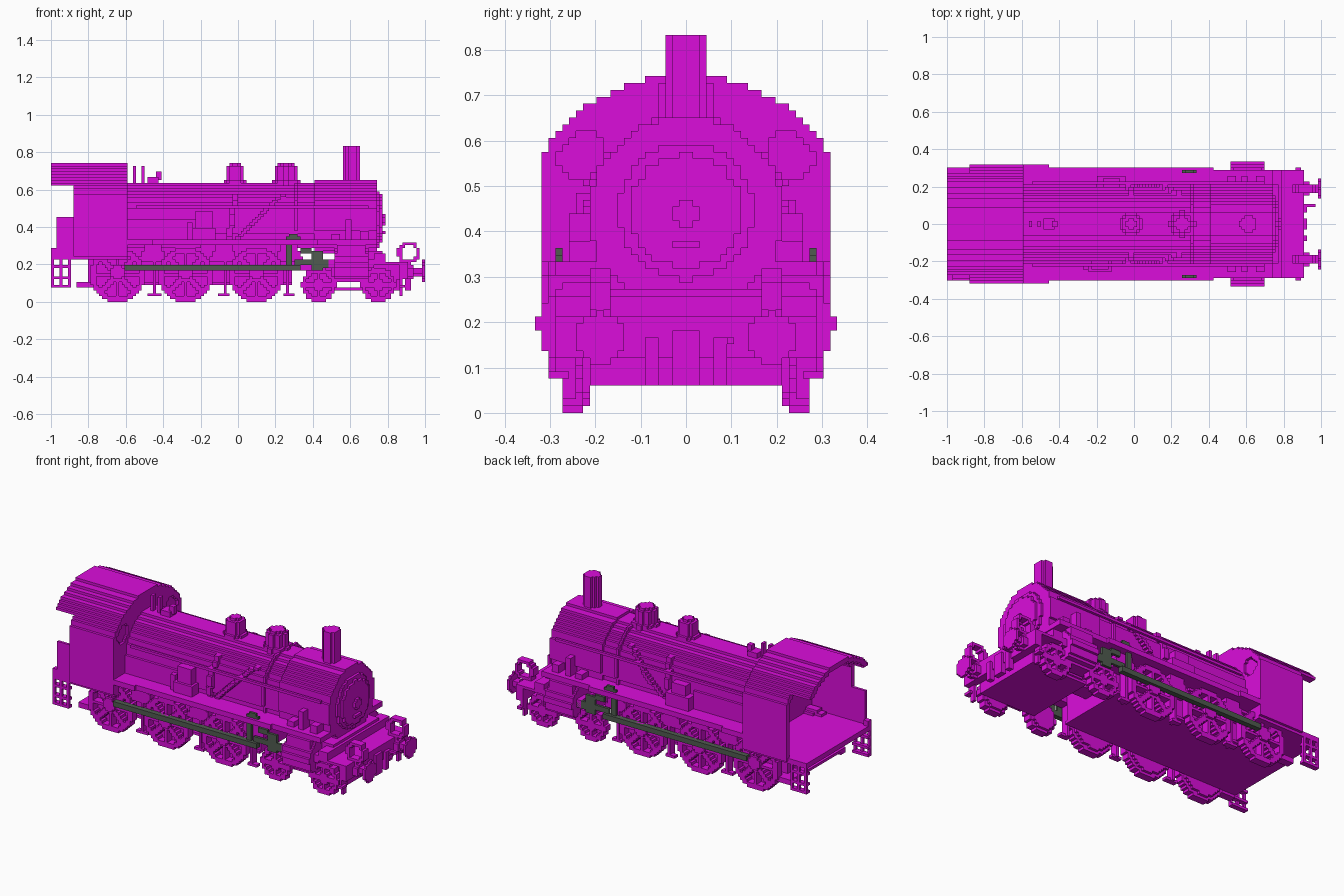
import bpy, bmesh, math
from mathutils import Vector

V = 2 / 132          # size of one building cell

old = bpy.data.objects.get("Cube")
if old:
    bpy.data.objects.remove(old, do_unlink=True)


def material(name, rgb):
    m = bpy.data.materials.new(name)
    m.use_nodes = True
    m.diffuse_color = (*rgb, 1)
    m.node_tree.nodes["Principled BSDF"].inputs["Base Color"].default_value = (*rgb, 1)
    return m


MAGENTA = material("magenta", (0.71, 0.004, 0.71))
GREEN = material("dark_green_grey", (0.08, 0.105, 0.08))


def snap(a):
    return round(a / V) * V


class Part:
    """Collects boxes and stepped prisms, then becomes one object."""

    def __init__(self, name, mat=MAGENTA):
        self.name, self.mat, self.bm = name, mat, bmesh.new()

    def box(self, x, y, z, both=False):
        lo, hi = zip(*[(snap(a), max(snap(b), snap(a) + V)) for a, b in (x, y, z)])
        cube = bmesh.ops.create_cube(self.bm, size=1)["verts"]
        for v in cube:
            v.co = [lo[i] if v.co[i] < 0 else hi[i] for i in range(3)]
        if both:
            self.box(x, (-hi[1], -lo[1]), z)
        return self

    def prism(self, axis, span, test, both=False):
        """Extrude every cell that passes the test along an axis."""
        lo, hi = snap(span[0]), snap(span[1])
        order = {"x": (1, 2, 0), "y": (0, 2, 1), "z": (0, 1, 2)}[axis]
        verts, faces = {}, []

        def corner(i, j):
            if (i, j) not in verts:
                co = [0, 0, 0]
                co[order[0]], co[order[1]], co[order[2]] = i * V, j * V, lo
                verts[i, j] = self.bm.verts.new(co)
            return verts[i, j]

        for i in range(-66, 66):
            for j in range(-22, 56):
                if test((i + .5) * V, (j + .5) * V):
                    faces.append(self.bm.faces.new([corner(i, j), corner(i + 1, j),
                                                    corner(i + 1, j + 1), corner(i, j + 1)]))
        out = bmesh.ops.extrude_face_region(self.bm, geom=faces, use_keep_orig=True)["geom"]
        shift = Vector((0, 0, 0))
        shift[order[2]] = hi - lo
        bmesh.ops.translate(self.bm, vec=shift,
                            verts=[g for g in out if isinstance(g, bmesh.types.BMVert)])
        if both:
            self.prism(axis, (-hi, -lo), test)
        return self

    def done(self):
        bmesh.ops.recalc_face_normals(self.bm, faces=self.bm.faces[:])
        me = bpy.data.meshes.new(self.name)
        self.bm.to_mesh(me)
        self.bm.free()
        me.materials.append(self.mat)
        bpy.context.collection.objects.link(bpy.data.objects.new(self.name, me))


def disc(u, w, r, hole=0):
    return lambda a, b: hole <= math.hypot(a - u, b - w) < r


def spoked(u, w, r, rim, hub, count):
    def test(a, b):
        a, b = a - u, b - w
        d = math.hypot(a, b)
        near = min(abs(a * math.sin(t) - b * math.cos(t))
                   for t in (math.pi * k / count for k in range(count)))
        return d < r and (d > r - rim or d < hub or near < V * .75)
    return test


# Boiler, smokebox and bands
boiler = disc(0, .435, .202)
smokebox = disc(0, .44, .214)
Part("boiler").prism("x", (-.59, .42), lambda y, z: boiler(y, z) and z > .29).done()
Part("smokebox").prism("x", (.41, .74), lambda y, z: smokebox(y, z) and z > .26).done()
Part("boiler_band").prism("x", (.3, .315), lambda y, z: smokebox(y, z) and not boiler(y, z)
                          and z > .32).done()
Part("firebox").box((-.59, -.2), (-.212, .212), (.29, .44)).done()
door = Part("smokebox_door")
door.prism("x", (.74, .755), disc(0, .445, .15)).prism("x", (.755, .77), disc(0, .445, .125))
door.box((.77, .785), (-.03, .03), (.425, .455)).box((.77, .785), (-.015, .015), (.41, .47))
door.box((.77, .785), (-.03, .03), (.365, .38)).done()

# Chimney and domes
Part("chimney").prism("z", (.62, .833), disc(.61, 0, .044)).done()
for name, x, r in (("rear_dome", -.015, .062), ("front_dome", .258, .07)):
    d = Part(name).prism("z", (.6, .65), disc(x, 0, r))
    d.prism("z", (.65, .73), disc(x, 0, r - .015)).prism("z", (.73, .745), disc(x, 0, r - .03)).done()
valves = Part("safety_valves")
valves.box((-.56, -.545), (-.015, .015), (.62, .73)).box((-.515, -.5), (-.015, .015), (.62, .73))
valves.box((-.48, -.42), (-.03, .03), (.64, .665)).box((-.44, -.41), (-.015, .015), (.65, .7)).done()

# Sand pipes step down the boiler side from the domes
pipes = Part("sand_pipes")
for start, end in ((-.03, -.06), (.22, -.02)):
    for k in range(16):
        z = .34 + k * V
        x = end + (start - end) * k / 15
        y = math.sqrt(max(.214 ** 2 - (z - .435) ** 2, 0))
        pipes.box((x, x + 2 * V), (y - 2 * V, y + V / 2), (z, z + V), both=True)
pipes.done()
Part("handrails").box((-.55, .7), (.205, .22), (.5, .515), both=True).done()


# Cab
def arch(y, z):
    return math.hypot(y, z - .359) < .386


def shell(y, z):
    return arch(y, z) and not disc(0, .359, .356)(y, z)


def window(y, z):
    return disc(.235, .575, .055)(abs(y), z)


Part("cab_roof").prism("x", (-1, -.59), lambda y, z: shell(y, z) and z > .62).done()
cab = Part("cab_walls").box((-.88, -.59), (.288, .318), (.24, .576), both=True)
cab.prism("x", (-.88, -.59), lambda y, z: shell(y, z) and .576 < z < .62 and abs(y) < .303).done()
front = Part("cab_front")
front.prism("x", (-.62, -.605), lambda y, z: arch(y, z) and .24 < z and abs(y) < .3)
front.prism("x", (-.605, -.59), lambda y, z: arch(y, z) and .24 < z and abs(y) < .3
            and not window(y, z)).done()
deck = Part("cab_floor").box((-1, -.59), (-.303, .303), (.227, .258))
deck.box((-1, -.97), (-.303, -.27), (.25, .288)).done()
Part("bunker_panel").box((-.97, -.88), (-.303, -.285), (.25, .455)).done()

# Rear steps: a lattice of bars
steps = Part("rear_steps")
for k in range(3):
    steps.box((-1 + k * .045, -.985 + k * .045), (.288, .303), (.076, .24), both=True)
for k in range(4):
    steps.box((-1, -.895), (.273, .303), (.076 + k * .05, .091 + k * .05), both=True)
steps.done()

# Running boards with pump, tanks and boxes on top
board = Part("running_boards").box((-.59, .43), (.17, .303), (.303, .333), both=True)
board.box((.43, .74), (.17, .288), (.303, .333), both=True)
board.box((-.59, -.455), (.288, .318), (.303, .333), both=True).done()
pump = Part("pump").box((-.25, -.12), (-.258, -.19), (.333, .39))
pump.box((-.22, -.13), (-.243, -.19), (.39, .485)).box((-.28, -.25), (-.25, -.19), (.333, .43)).done()
Part("air_reservoir").box((-.2, -.05), (.19, .258), (.333, .41)).box(
    (-.16, -.08), (.19, .243), (.41, .47)).done()
boxes = Part("tool_boxes")
for x0, x1, z in ((.5, .54, .365), (.57, .61, .44), (.65, .7, .38)):
    boxes.box((x0, x1), (.2, .258), (.333, z), both=True)
boxes.done()

# Frames
frame = Part("main_frame").box((-.8, .29), (-.2, .2), (.106, .24))
frame.box((-.59, .29), (-.2, .2), (.24, .303))
frame.box((-.86, .29), (-.212, .212), (.091, .106)).done()
Part("frame_link").box((.29, .52), (-.045, .045), (.167, .21)).done()
lead = Part("front_frame").box((.5, .87), (-.182, .182), (.106, .215))
lead.box((.52, .78), (-.212, .212), (.2, .273))
lead.box((.5, .86), (-.212, .212), (.06, .076)).box((.85, .87), (-.212, .212), (.06, .121)).done()
Part("front_deck").box((.73, .91), (-.288, .288), (.197, .215)).box(
    (.73, .79), (-.288, .288), (.215, .258)).done()

# Cylinders
cyl = Part("cylinders").prism("x", (.52, .69), lambda y, z: disc(.235, .195, .092)(abs(y), z))
cyl.box((.52, .69), (.303, .318), (.152, .243), both=True)
cyl.box((.49, .73), (.21, .288), (.182, .227), both=True)
cyl.box((.53, .68), (.2, .303), (.25, .303), both=True).done()

# Wheels
drivers = Part("driving_wheels")
for x in (-.644, -.28, .098):
    drivers.prism("y", (.227, .273), spoked(x, .144, .146, .03, .045, 4), both=True)
    drivers.prism("y", (.21, .227), disc(x, .144, .125), both=True)
    drivers.prism("y", (.273, .288), disc(x, .16, .035), both=True)
drivers.done()
leaders = Part("leading_wheels")
for x in (.432, .75):
    leaders.prism("y", (.227, .273), spoked(x, .091, .092, .026, .035, 2), both=True)
    leaders.prism("y", (.21, .227), disc(x, .091, .075), both=True)
leaders.done()

# Brake hangers between the wheels, with leaf springs above
brakes = Part("brake_hangers")
for x in (-.46, -.083, .265):
    brakes.box((x, x + .015), (.212, .258), (.03, .21), both=True)
    brakes.box((x - .03, x + .045), (.227, .258), (.03, .045), both=True)
    for k in range(3):
        brakes.box((x - .075 + k * .02, x + .09 - k * .02), (.2, .258),
                   (.21 + k * .03, .24 + k * .03), both=True)
brakes.box((-.86, -.78), (.212, .258), (.076, .106), both=True).done()

# Rods and valve gear
rods = Part("rods_and_valve_gear", GREEN)
rods.box((-.6, .33), (.276, .303), (.167, .197), both=True)
for x, z in (((.258, .335), (.303, .348)), ((.273, .318), (.348, .365)), ((.258, .288), (.197, .303)),
             ((.3, .49), (.197, .227)), ((.39, .45), (.167, .273)), ((.33, .39), (.258, .288)),
             ((.45, .53), (.182, .212))):
    rods.box(x, (.273, .295), z, both=True)
rods.done()

# Buffer beam, buffers, lamp brackets and coupling
beam = Part("buffer_beam").box((.87, .91), (-.288, .288), (.121, .215))
beam.box((.86, .89), (.258, .303), (.076, .091), both=True)
beam.box((.87, .885), (.258, .288), (.091, .121), both=True)
beam.box((.87, .885), (.243, .273), (.03, .121), both=True).done()
buffers = Part("buffers")
for y in (-.19, .19):
    buffers.prism("x", (.9, .94), disc(y, .165, .038)).prism("x", (.94, .98), disc(y, .165, .024))
    buffers.prism("x", (.98, 1), disc(y, .165, .055))
buffers.done()
Part("lamp_brackets").prism("y", (.167, .212), disc(.912, .262, .06, .04), both=True).done()
hook = Part("coupling").box((.9, .92), (-.03, .03), (.06, .182))
hook.box((.9, .97), (.09, .105), (.15, .165)).box((.89, .92), (.06, .09), (.06, .167), both=True).done()
